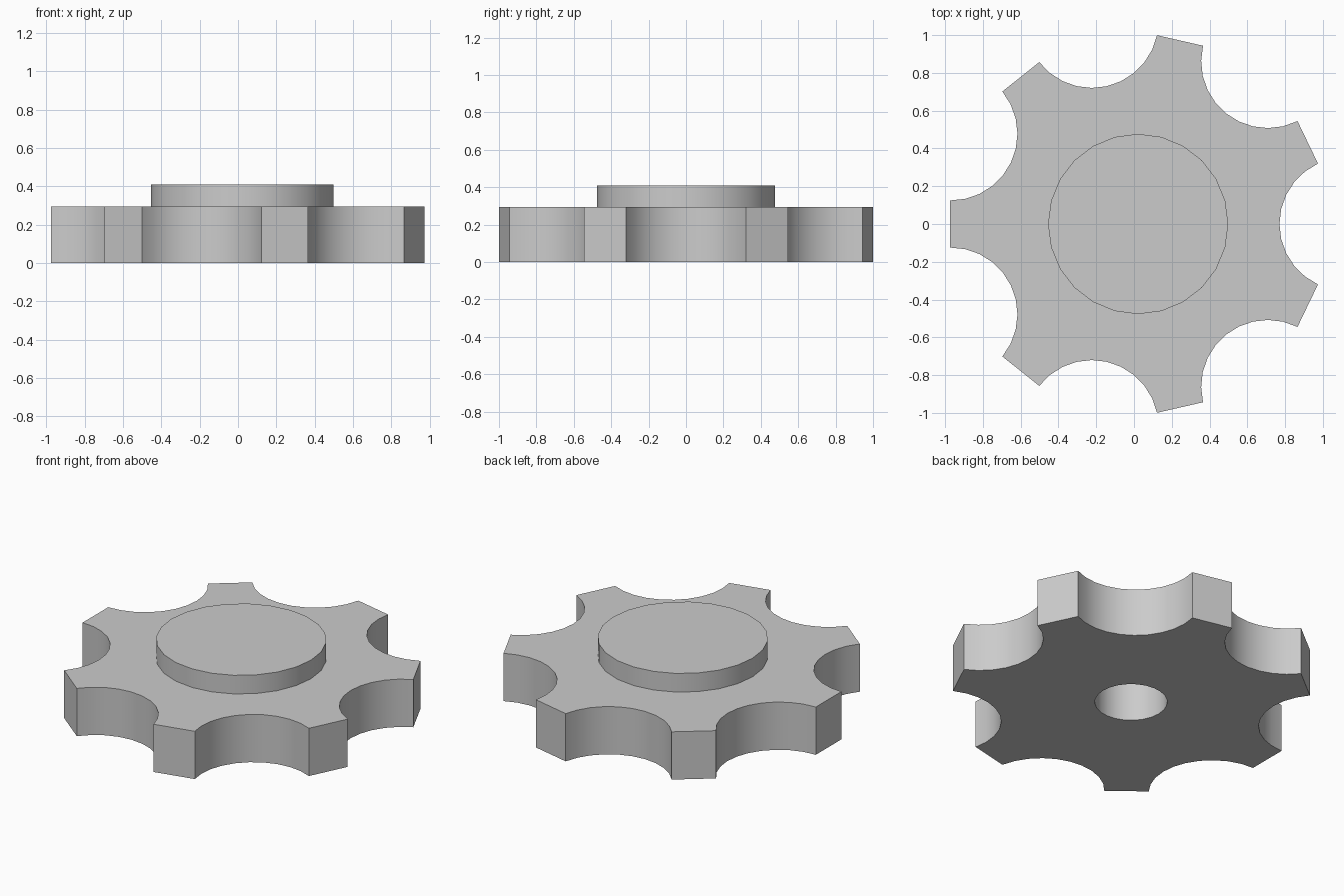
import bpy
import bmesh
from math import sin, cos, pi, asin, radians
from mathutils import Vector

if "Cube" in bpy.data.objects:
    bpy.data.objects.remove(bpy.data.objects["Cube"], do_unlink=True)

LOBES, ARC_STEPS, ROUND_STEPS = 7, 10, 24
CENTRE_X = 0.022
BODY_TOP, HUB_TOP = 0.295, 0.41
HUB_RADIUS, BORE_RADIUS = 0.477, 0.203
SCALLOP_RADIUS, SCALLOP_CENTRE = 0.353, 1.101
SCALLOP_HALF_WIDTH = 0.32


def circle(radius):
    steps = [2 * pi * i / ROUND_STEPS for i in range(ROUND_STEPS)]
    return [(radius * cos(a), radius * sin(a)) for a in steps]


def scalloped_outline():
    """One concave arc per gap; the straight joins are the lobe tips."""
    half = asin(SCALLOP_HALF_WIDTH / SCALLOP_RADIUS)
    points = []
    for lobe in range(LOBES):
        turn = 2 * pi * lobe / LOBES
        for i in range(ARC_STEPS + 1):
            a = half * (2 * i / ARC_STEPS - 1)
            x = SCALLOP_CENTRE - SCALLOP_RADIUS * cos(a)
            y = SCALLOP_RADIUS * sin(a)
            points.append((x * cos(turn) - y * sin(turn),
                           x * sin(turn) + y * cos(turn)))
    return points


def add_loop(bm, points, z):
    verts = [bm.verts.new((x + CENTRE_X, y, z)) for x, y in points]
    return [bm.edges.new((v, verts[(i + 1) % len(verts)]))
            for i, v in enumerate(verts)]


# Closed solid: scalloped body, raised round hub and through bore
bm = bmesh.new()
outline, hub, bore = scalloped_outline(), circle(HUB_RADIUS), circle(BORE_RADIUS)
outline_low = add_loop(bm, outline, 0)
outline_high = add_loop(bm, outline, BODY_TOP)
hub_low = add_loop(bm, hub, BODY_TOP)
hub_high = add_loop(bm, hub, HUB_TOP)
bore_high = add_loop(bm, bore, HUB_TOP)
bore_low = add_loop(bm, bore, 0)

# Upright walls and the hub's ring-shaped top
for a, b in ((outline_low, outline_high), (hub_low, hub_high),
             (hub_high, bore_high), (bore_high, bore_low)):
    bmesh.ops.bridge_loops(bm, edges=a + b)

# Flat top and underside, each with a round opening
for rim, opening, up in ((outline_high, hub_low, 1), (outline_low, bore_low, -1)):
    bmesh.ops.triangle_fill(bm, use_beauty=True, edges=rim + opening,
                            normal=Vector((0, 0, up)))
bmesh.ops.recalc_face_normals(bm, faces=bm.faces)

mesh = bpy.data.meshes.new("scalloped_wheel")
bm.to_mesh(mesh)
bm.free()
wheel = bpy.data.objects.new("scalloped_wheel", mesh)
bpy.context.collection.objects.link(wheel)

# Plain grey finish
grey = bpy.data.materials.new("plain_grey")
grey.use_nodes = True
colour = (0.6, 0.6, 0.6, 1)
grey.diffuse_color = colour
grey.node_tree.nodes["Principled BSDF"].inputs["Base Color"].default_value = colour
mesh.materials.append(grey)

# Smooth curved walls, crisp rims and lobe corners
bpy.ops.object.select_all(action="DESELECT")
wheel.select_set(True)
bpy.context.view_layer.objects.active = wheel
bpy.ops.object.shade_smooth_by_angle(angle=radians(30))
